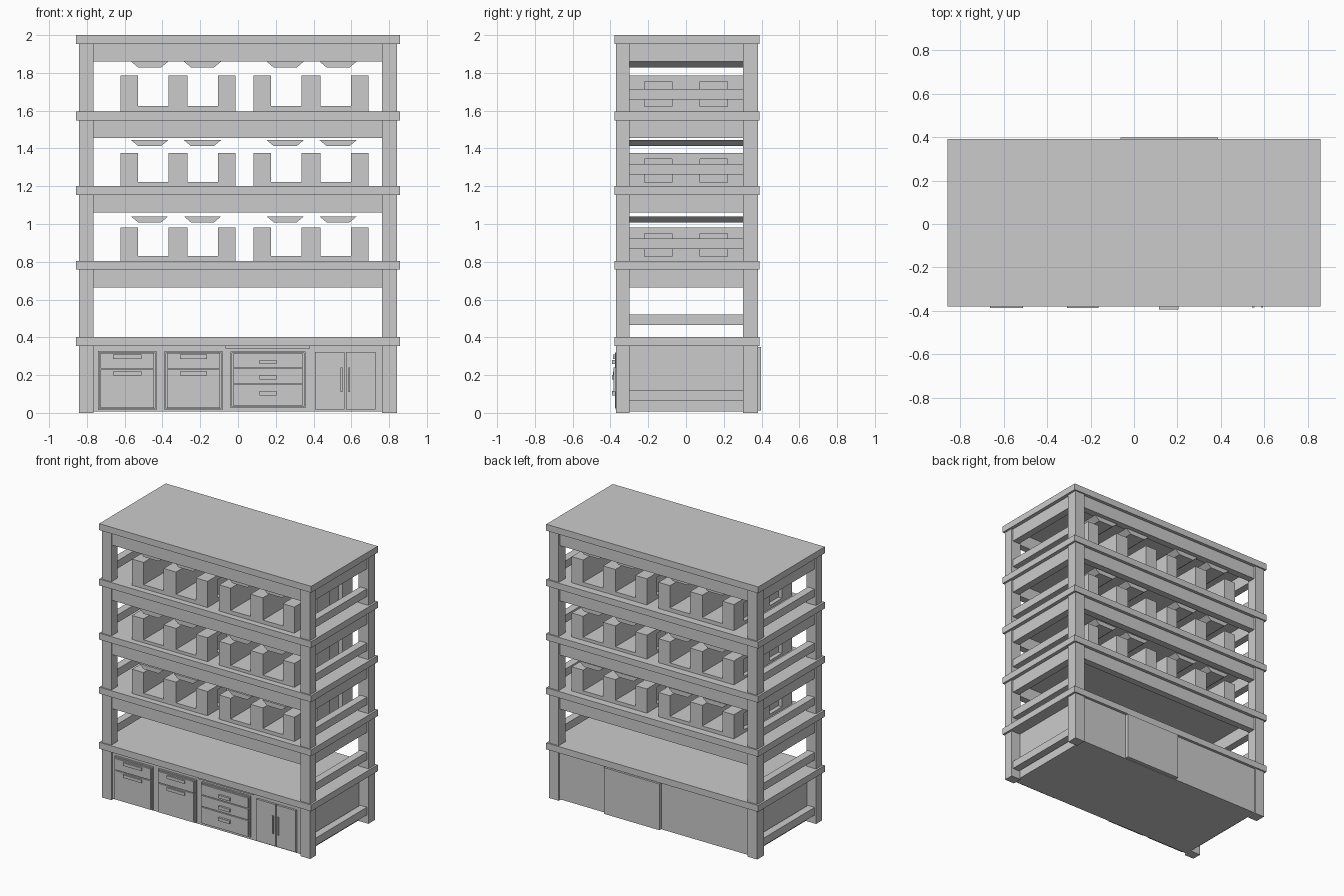
import bpy, bmesh
from mathutils import Matrix, Vector

cube = bpy.data.objects.get("Cube")
if cube:
    bpy.data.objects.remove(cube)

grey = bpy.data.materials.new("plain grey")
grey.use_nodes = True
grey.diffuse_color = (0.6, 0.6, 0.6, 1)
grey.node_tree.nodes["Principled BSDF"].inputs["Base Color"].default_value = (0.6, 0.6, 0.6, 1)


def finish(name, bm):
    bmesh.ops.recalc_face_normals(bm, faces=bm.faces[:])
    mesh = bpy.data.meshes.new(name)
    bm.to_mesh(mesh)
    bm.free()
    mesh.materials.append(grey)
    obj = bpy.data.objects.new(name, mesh)
    bpy.context.collection.objects.link(obj)


def boxes(name, *spans):
    """One object from blocks given as (x0, x1), (y0, y1), (z0, z1)."""
    bm = bmesh.new()
    for span in spans:
        size = [b - a for a, b in span]
        mid = Vector([(a + b) / 2 for a, b in span])
        bmesh.ops.create_cube(bm, size=1, matrix=Matrix.Translation(mid) @ Matrix.Diagonal((*size, 1)))
    finish(name, bm)


def prism(name, profile, y0, y1):
    """Extrude an x-z profile along y."""
    bm = bmesh.new()
    face = bm.faces.new([bm.verts.new((x, y0, z)) for x, z in profile])
    ext = bmesh.ops.extrude_face_region(bm, geom=[face])
    moved = [v for v in ext["geom"] if isinstance(v, bmesh.types.BMVert)]
    bmesh.ops.translate(bm, verts=moved, vec=(0, y1 - y0, 0))
    finish(name, bm)


def side_bars(name, z):
    """A matching bar between the legs on each side."""
    boxes("left_" + name, ((0.775, 0.83), (-0.31, 0.31), z))
    boxes("right_" + name, ((-0.83, -0.775), (-0.31, 0.31), z))


shelf_tops = [0.402, 0.805, 1.2, 1.596, 2.0]

# Corner legs
for xn, xs in (("left", (0.763, 0.842)), ("right", (-0.842, -0.765))):
    for yn, ys in (("front", (-0.37, -0.3)), ("back", (0.303, 0.38))):
        boxes(f"{yn}_{xn}_leg", (xs, ys, (0, 1.96)))

# Shelf boards with aprons beneath
for i, top in enumerate(shelf_tops):
    under = top - 0.047
    boxes(f"shelf_board_{i}", ((-0.857, 0.857), (-0.379, 0.39), (under, top)))
    if i:
        z = (under - 0.093, under)
        boxes(f"front_apron_{i}", ((-0.77, 0.77), (-0.36, -0.31), z))
        boxes(f"back_apron_{i}", ((-0.77, 0.77), (0.315, 0.367), z))
        side_bars(f"apron_{i}", z)

# Low side rails in every bay
for i, base in enumerate([0] + shelf_tops[:-1]):
    side_bars(f"rail_{i}", (base + 0.062, base + 0.118))


# Three-post racks with hand recesses in their outer ends
def rack(name, x0, x1, z0, z1):
    depth, skin = (-0.335, 0.335), 0.03
    mid, floor = (x0 + x1) / 2, z0 + 0.028
    blocks = [((x0 + skin, x1 - skin), depth, (z0, floor)),
              ((mid - 0.05, mid + 0.05), depth, (floor, z1)),
              ((x0 + skin, x0 + 0.093), depth, (floor, z1)),
              ((x1 - 0.093, x1 - skin), depth, (floor, z1))]
    low, high = z0 + 0.025, z1 - 0.032
    for xs in ((x0, x0 + skin), (x1 - skin, x1)):
        blocks += [(xs, depth, (z0, low)), (xs, depth, (high, z1))]
        blocks += [(xs, ys, (low, high)) for ys in ((-0.335, -0.22), (-0.075, 0.075), (0.22, 0.335))]
    boxes(name, *blocks)


# Racks and tapered trays in the upper bays
for i, (z0, z1, tray) in enumerate(((0.803, 0.982, 1.04), (1.194, 1.375, 1.444), (1.596, 1.787, 1.86))):
    rack(f"right_rack_{i}", -0.622, -0.012, z0, z1)
    rack(f"left_rack_{i}", 0.082, 0.69, z0, z1)
    for j, x in enumerate((-0.468, -0.188, 0.25, 0.53)):
        profile = [(x - 0.098, tray), (x + 0.098, tray), (x + 0.06, tray - 0.032), (x - 0.06, tray - 0.032)]
        prism(f"tray_{i}_{j}", profile, -0.335, 0.335)

# Cabinet body, with a raised panel on the back
boxes("cabinet_body", ((-0.768, 0.768), (-0.357, 0.37), (0.008, 0.365)))
boxes("cabinet_back_panel", ((-0.062, 0.387), (0.36, 0.397), (0.012, 0.35)))
boxes("cabinet_top_strip", ((-0.065, 0.38), (-0.365, -0.35), (0.34, 0.36)))


# Drawer units: a slim frame, drawer fronts, and bar handles
def drawer_unit(name, x0, x1, levels, handle_width, drop, reach):
    z0, z1, g = levels[0], levels[-1], 0.008
    ys = (-0.37, -0.35)
    boxes(name + "_frame",
          ((x0 - g, x0), ys, (z0 - g, z1 + g)), ((x1, x1 + g), ys, (z0 - g, z1 + g)),
          ((x0, x1), ys, (z0 - g, z0)), ((x0, x1), ys, (z1, z1 + g)))
    mid = (x0 + x1) / 2
    for k, (a, b) in enumerate(zip(levels, levels[1:])):
        boxes(f"{name}_drawer_{k}", ((x0 + 0.004, x1 - 0.004), (-0.377, -0.35), (a + 0.003, b - 0.003)))
        boxes(f"{name}_handle_{k}", ((mid - handle_width / 2, mid + handle_width / 2),
                                     (-reach, -0.37), (b - drop - 0.022, b - drop)))


drawer_unit("outer_unit", -0.733, -0.44, (0.022, 0.232, 0.32), 0.15, 0.012, 0.386)
drawer_unit("inner_unit", -0.381, -0.09, (0.022, 0.232, 0.32), 0.145, 0.012, 0.386)
drawer_unit("wide_unit", -0.031, 0.349, (0.035, 0.152, 0.237, 0.318), 0.09, 0.037, 0.392)

# Double doors with upright handles
for x0, x1, hx, side in ((0.408, 0.565, 0.548, "right"), (0.572, 0.727, 0.589, "left")):
    boxes(f"{side}_door", ((x0, x1), (-0.372, -0.35), (0.018, 0.323)))
    boxes(f"{side}_door_handle", ((hx - 0.005, hx + 0.005), (-0.383, -0.37), (0.11, 0.24)))
